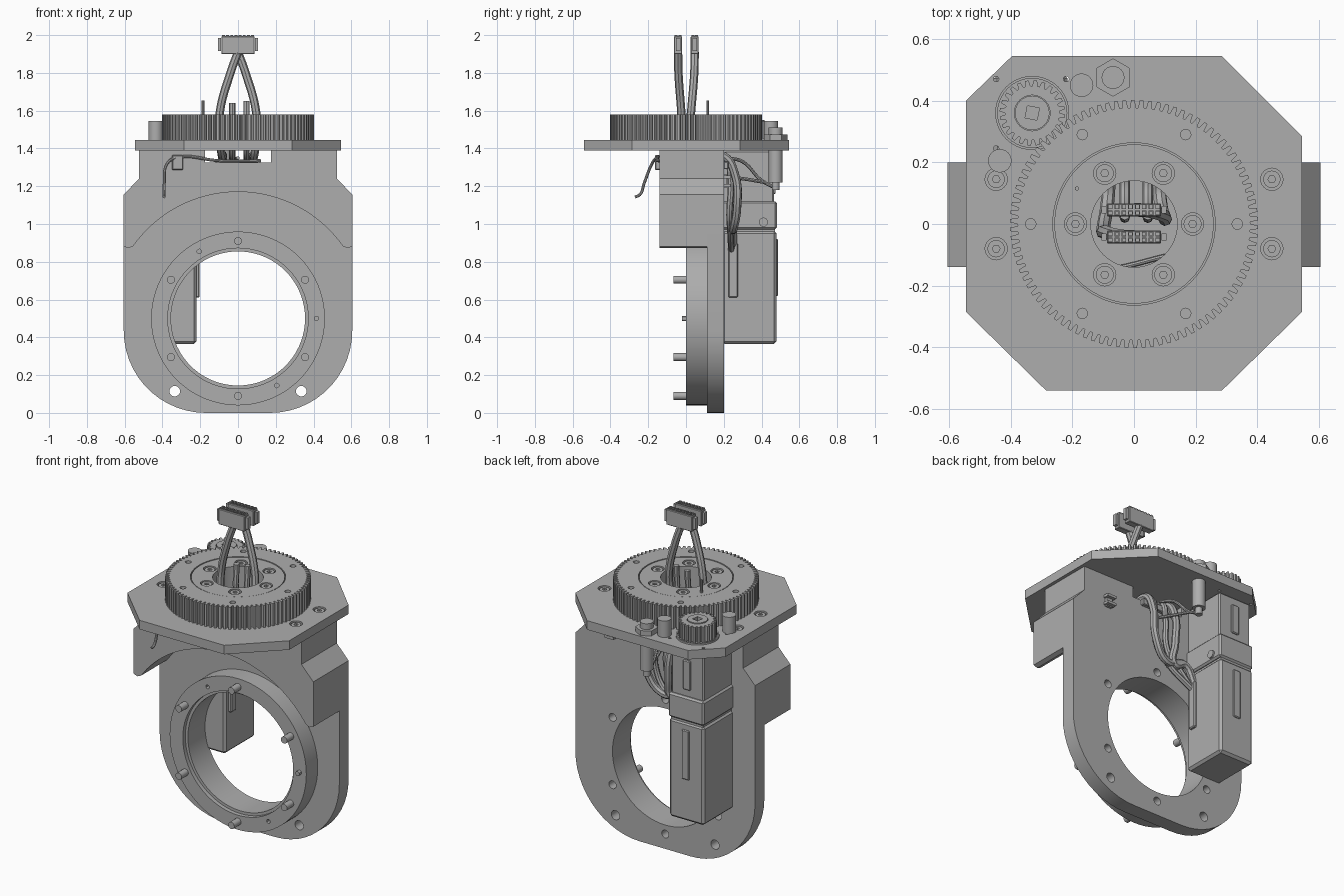
import bpy, bmesh, math
from math import cos, sin, pi, radians
from mathutils import Matrix, Vector

old = bpy.data.objects.get("Cube")
if old:
    bpy.data.objects.remove(old, do_unlink=True)

grey = bpy.data.materials.new("machined_grey")
grey.use_nodes = True
COLOUR = (0.42, 0.42, 0.42, 1)
grey.diffuse_color = COLOUR
grey.node_tree.nodes["Principled BSDF"].inputs["Base Color"].default_value = COLOUR
parts = []


def add(name, mesh):
    mesh.materials.clear()
    mesh.materials.append(grey)
    ob = bpy.data.objects.new(name, mesh)
    bpy.context.collection.objects.link(ob)
    parts.append(ob)
    return ob


def circle(x, y, r, n=32, start=0.0, sweep=2 * pi):
    full = abs(sweep - 2 * pi) < 1e-6
    return [(x + r * cos(start + sweep * i / (n if full else n - 1)),
             y + r * sin(start + sweep * i / (n if full else n - 1))) for i in range(n)]


def teeth(x, y, root, tip, n):
    pts = []
    for i in range(n):
        for f, r in ((0, root), (0.25, root), (0.42, tip), (0.83, tip)):
            a = 2 * pi * (i + f) / n
            pts.append((x + r * cos(a), y + r * sin(a)))
    return pts


def curve_mesh(name, cu):
    tmp = bpy.data.objects.new(name, cu)
    bpy.context.collection.objects.link(tmp)
    dg = bpy.context.evaluated_depsgraph_get()
    mesh = bpy.data.meshes.new_from_object(tmp.evaluated_get(dg))
    bpy.data.objects.remove(tmp, do_unlink=True)
    bm = bmesh.new()
    bm.from_mesh(mesh)
    bmesh.ops.remove_doubles(bm, verts=bm.verts, dist=1e-5)
    bmesh.ops.recalc_face_normals(bm, faces=bm.faces)
    bm.to_mesh(mesh)
    bm.free()
    return mesh


def slab(name, loops, lo, hi, axis="z"):
    """Outline (first loop) with holes, extruded along z, or along y for an x-z outline."""
    cu = bpy.data.curves.new(name, "CURVE")
    cu.dimensions, cu.fill_mode, cu.extrude = "2D", "BOTH", (hi - lo) / 2
    for loop in loops:
        sp = cu.splines.new("POLY")
        sp.points.add(len(loop) - 1)
        for p, (u, v) in zip(sp.points, loop):
            p.co = (u, v, 0, 1)
        sp.use_cyclic_u = True
    mesh = curve_mesh(name, cu)
    if axis == "z":
        mesh.transform(Matrix.Translation((0, 0, (lo + hi) / 2)))
    else:
        mesh.transform(Matrix.Translation((0, (lo + hi) / 2, 0)) @ Matrix.Rotation(pi / 2, 4, "X"))
    return add(name, mesh)


def box(name, x, y, z, bevel=0.0):
    bm = bmesh.new()
    size = [b - a for a, b in (x, y, z)]
    mid = [(a + b) / 2 for a, b in (x, y, z)]
    bmesh.ops.create_cube(bm, size=1, matrix=Matrix.Translation(mid) @ Matrix.Diagonal((*size, 1)))
    if bevel:
        bmesh.ops.bevel(bm, geom=bm.edges[:], offset=bevel, segments=1, affect="EDGES")
    mesh = bpy.data.meshes.new(name)
    bm.to_mesh(mesh)
    bm.free()
    return add(name, mesh)


def cable(name, pts, r):
    cu = bpy.data.curves.new(name, "CURVE")
    cu.dimensions, cu.bevel_depth, cu.bevel_resolution = "3D", r, 2
    cu.use_fill_caps = True
    sp = cu.splines.new("BEZIER")
    sp.resolution_u = 6
    sp.bezier_points.add(len(pts) - 1)
    for bp, co in zip(sp.bezier_points, pts):
        bp.co = co
        bp.handle_left_type = bp.handle_right_type = "AUTO"
    return add(name, curve_mesh(name, cu))


def socket_screw(name, x, y, lo, hi, r):
    slab(name, [circle(x, y, r, 24), circle(x, y, r * 0.45, 6)], lo, hi)


# Main bracket: rounded back plate and forward block with an arched underside
RZ = 0.5
bolts = [(0.41 * cos(radians(a)), RZ + 0.41 * sin(radians(a))) for a in range(30, 390, 60)]
side = circle(0.17, 0.435, 0.435, 14, -pi / 2, pi / 2)
shoulder = [(0.605, 1.155), (0.525, 1.24), (0.525, 1.39), (0.175, 1.39), (0.175, 1.325)]
half = side + shoulder
mirror = lambda pts: [(-x, z) for x, z in reversed(pts)]
pin_holes = [(-0.205, 0.855), (0.205, 0.145)]
slab("back_plate", [half + mirror(half), circle(0, RZ, 0.355, 72)]
     + [circle(s * 0.335, 0.115, 0.028, 20) for s in (-1, 1)]
     + [circle(x, z, 0.024, 16) for x, z in bolts], 0.11, 0.2, "y")
arch = circle(0, 0.49, 0.68, 40, radians(144.7), -radians(109.4))
block = [(0.58, 0.872), (0.605, 0.882)] + shoulder
slab("front_block", [arch + block + mirror(block)], -0.14, 0.11, "y")

# Bearing ring with stepped bore, bolts and locating pin
holes = [circle(x, z, 0.012, 12) for x, z in pin_holes]
slab("ring_base", [circle(0, RZ, 0.46, 80), circle(0, RZ, 0.355, 72)] + holes, 0.025, 0.11, "y")
slab("ring_lip", [circle(0, RZ, 0.46, 80), circle(0, RZ, 0.372, 72)] + holes, 0, 0.025, "y")
for x, z in bolts:
    slab("ring_bolt", [circle(x, z, 0.021, 16)], -0.065, 0.02, "y")
slab("ring_pin", [circle(0.415, RZ, 0.014, 12)], -0.022, 0.02, "y")

# Octagonal top plate with screws
plate_screws = [(s * 0.447, y) for s in (-1, 1) for y in (0.145, -0.08)]
tiny = [(-0.447, 0.47), (-0.22, 0.47), (-0.447, 0.245)]
octagon = [(0.285, 0.545), (0.545, 0.285), (0.545, -0.285), (0.285, -0.54),
           (-0.285, -0.54), (-0.545, -0.285), (-0.545, 0.4), (-0.395, 0.545)]
slab("top_plate", [octagon, circle(0, 0, 0.14, 48)]
     + [circle(x, y, 0.036, 24) for x, y in plate_screws]
     + [circle(x, y, 0.009, 10) for x, y in tiny], 1.39, 1.445)
for x, y in plate_screws:
    socket_screw("plate_screw", x, y, 1.39, 1.44, 0.028)

# Large ring gear and its hub
ring6 = lambda r: [(r * cos(i * pi / 3), r * sin(i * pi / 3)) for i in range(6)]
slab("ring_gear", [teeth(0, 0, 0.377, 0.402, 90), circle(0, 0, 0.263, 72)]
     + [circle(x, y, 0.017, 16) for x, y in ring6(0.335)], 1.445, 1.58)
slab("gear_hub", [circle(0, 0, 0.258, 72), circle(0, 0, 0.14, 48)]
     + [circle(x, y, 0.036, 24) for x, y in ring6(0.19)], 1.445, 1.578)
slab("gear_seat", [circle(0, 0, 0.27, 48), circle(0, 0, 0.14, 48)], 1.445, 1.54)
for x, y in ring6(0.19):
    socket_screw("hub_screw", x, y, 1.5, 1.574, 0.029)
slab("hub_pin", [circle(-0.185, 0.115, 0.007, 10)], 1.54, 1.655)

# Drive pinion, posts and sensor
MX, MY = -0.33, 0.36
slab("pinion_flange", [circle(MX, MY, 0.12, 40), circle(MX, MY, 0.112, 40)], 1.44, 1.455)
slab("pinion", [teeth(MX, MY, 0.088, 0.106, 24), circle(MX, MY, 0.058, 24)], 1.45, 1.545)
slab("pinion_hub", [circle(MX, MY, 0.056, 24), circle(MX, MY, 0.028, 4, 0.6)], 1.45, 1.55)
for x, y in ((-0.17, 0.45), (-0.435, 0.205)):
    slab("stop_post", [circle(x, y, 0.038, 24)], 1.44, 1.545)
SX, SY = -0.068, 0.475
slab("sensor_nut", [circle(SX, SY, 0.062, 6, pi / 6)], 1.445, 1.475)
slab("sensor_cap", [circle(SX, SY, 0.037, 24)], 1.47, 1.51)
slab("sensor_body", [circle(SX, SY, 0.037, 24)], 1.22, 1.4)
slab("sensor_tip", [circle(SX, SY, 0.02, 16)], 1.18, 1.22)

# Motor and gearbox hanging behind the plate
box("motor", (-0.455, -0.22), (0.19, 0.48), (0.365, 0.965), 0.014)
box("gearbox_flange", (-0.455, -0.215), (0.19, 0.482), (0.972, 1.12), 0.01)
box("gearbox", (-0.445, -0.225), (0.19, 0.465), (1.1, 1.39), 0.008)
box("motor_joint", (-0.445, -0.23), (0.2, 0.472), (0.95, 0.985))
box("motor_connector", (-0.25, -0.203), (0.225, 0.275), (0.61, 0.9), 0.006)
box("motor_rib", (-0.36, -0.31), (0.47, 0.488), (0.62, 0.92), 0.005)
box("gearbox_rib", (-0.36, -0.31), (0.46, 0.475), (1.16, 1.34), 0.005)
bm = bmesh.new()
bmesh.ops.create_cone(bm, segments=16, radius1=0.024, radius2=0.024, depth=0.014, cap_ends=True,
                      matrix=Matrix.Translation((-0.212, 0.41, 1.01)) @ Matrix.Rotation(pi / 2, 4, "Y"))
screw_mesh = bpy.data.meshes.new("clamp_screw")
bm.to_mesh(screw_mesh)
bm.free()
add("clamp_screw", screw_mesh)

# Two multi-pin connectors on top with end clips and contact cells
for y in (-0.042, 0.046):
    box("connector", (-0.088, 0.088), (y - 0.021, y + 0.021), (1.9, 1.994), 0.003)
    for s in (-1, 1):
        box("connector_clip", (s * 0.097 - 0.008, s * 0.097 + 0.008), (y - 0.012, y + 0.012), (1.915, 1.985))
    for i in range(8):
        for dy in (-0.01, 0.01):
            x = -0.077 + 0.022 * i
            slab("contact_cell", [circle(x, y + dy, 0.011, 4, pi / 4), circle(x, y + dy, 0.007, 4, pi / 4)],
                 1.99, 2.0)

# Cables through the hub, out over the back and down to the motor
for s, y in ((-1, -0.042), (1, 0.046)):
    cable("main_cable", [(0, y, 1.91), (s * 0.04, y * 0.95, 1.8), (s * 0.095, y * 0.6, 1.6), (s * 0.1, y * 0.4, 1.48),
                         (s * 0.085, 0.08, 1.36), (s * 0.08, 0.2, 1.36), (s * 0.08, 0.26, 1.26),
                         (s * 0.07, 0.27, 1.08), (s * 0.03 - 0.05, 0.25, 0.97), (-0.16, 0.25, 0.99),
                         (-0.225, 0.25, 0.88)], 0.022)
for x, top in ((-0.03, 1.64), (0.045, 1.65)):
    cable("inner_cable", [(x, 0.03, top), (x, 0.03, 1.46), (x, 0.1, 1.36), (x, 0.21, 1.345),
                          (x, 0.235, 1.25), (x - 0.02, 0.23, 1.05), (x - 0.1, 0.235, 0.96), (-0.22, 0.24, 0.86)], 0.017)
box("cable_clamp", (-0.12, 0.12), (0.2, 0.225), (1.29, 1.33), 0.004)
cable("sensor_wire", [(0, 0.22, 1.35), (-0.03, 0.3, 1.33), (-0.06, 0.4, 1.23), (SX, SY, 1.19)], 0.009)
cable("sensor_wire_upper", [(0, 0.22, 1.25), (-0.03, 0.3, 1.24), (-0.06, 0.42, 1.22)], 0.009)

# Front lead with clip, and small socket on the back face
cable("front_lead", [(0.12, -0.1, 1.335), (-0.1, -0.15, 1.335), (-0.32, -0.155, 1.352), (-0.375, -0.18, 1.32),
                     (-0.39, -0.22, 1.22), (-0.392, -0.245, 1.155), (-0.392, -0.27, 1.143)], 0.008)
box("lead_clip", (-0.35, -0.29), (-0.165, -0.135), (1.285, 1.365), 0.005)
for z in (1.205, 1.25):
    box("socket_jaw", (0.325, 0.385), (0.19, 0.235), (z - 0.008, z + 0.008))
box("socket_base", (0.335, 0.375), (0.19, 0.215), (1.19, 1.265))

# Smooth round surfaces, keep edges crisp
bpy.ops.object.select_all(action="DESELECT")
for ob in parts:
    ob.select_set(True)
bpy.context.view_layer.objects.active = parts[0]
bpy.ops.object.shade_smooth_by_angle(angle=radians(30))
